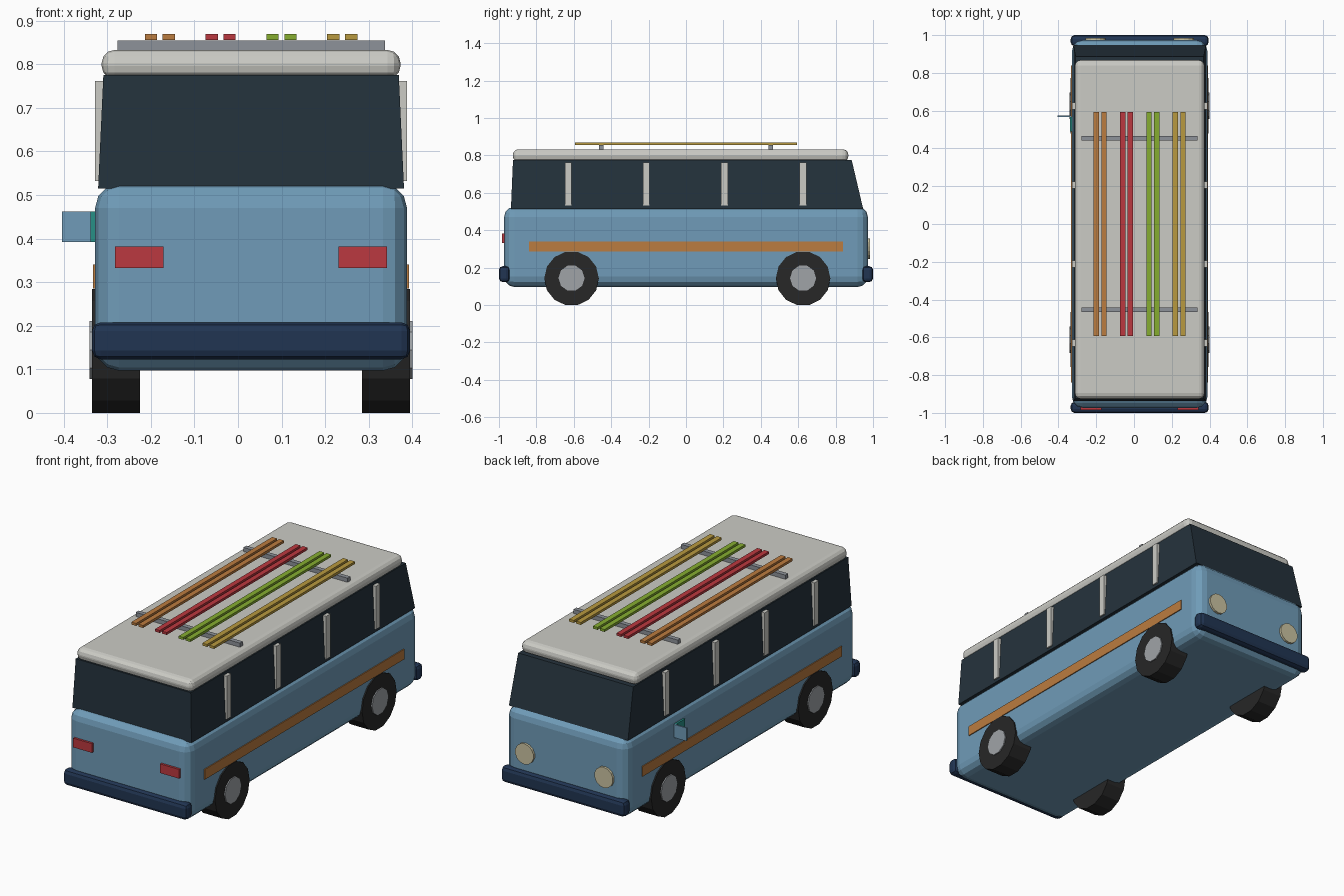
import bpy, bmesh, math
from mathutils import Matrix

if "Cube" in bpy.data.objects:
    bpy.data.objects.remove(bpy.data.objects["Cube"])

CX = 0.03  # the bus body sits slightly off centre because of the open fuel flap


def mat(name, r, g, b):
    m = bpy.data.materials.new(name)
    m.diffuse_color = (r, g, b, 1)
    m.use_nodes = True
    m.node_tree.nodes["Principled BSDF"].inputs["Base Color"].default_value = m.diffuse_color
    return m


BLUE = mat("blue_paint", 0.16, 0.33, 0.48)
CREAM = mat("cream_paint", 0.60, 0.60, 0.56)
GLASS = mat("dark_glass", 0.018, 0.032, 0.045)
NAVY = mat("navy", 0.015, 0.035, 0.085)
RUBBER = mat("rubber", 0.02, 0.02, 0.02)
STEEL = mat("steel", 0.27, 0.29, 0.32)
CHROME = mat("hub_grey", 0.35, 0.37, 0.39)
ORANGE = mat("orange", 0.50, 0.20, 0.05)
RED = mat("red", 0.50, 0.04, 0.05)
GREEN = mat("green", 0.24, 0.42, 0.03)
YELLOW = mat("yellow", 0.48, 0.32, 0.05)
LAMP = mat("lamp", 0.60, 0.55, 0.36)
TEAL = mat("teal", 0.02, 0.28, 0.24)


def finish(name, bm, material):
    me = bpy.data.meshes.new(name)
    bm.to_mesh(me)
    bm.free()
    ob = bpy.data.objects.new(name, me)
    bpy.context.collection.objects.link(ob)
    me.materials.append(material)
    return ob


def box(name, x, y, z, material, bevel=0, segments=1):
    """Box from (min, max) ranges, optionally with rounded edges."""
    bm = bmesh.new()
    bmesh.ops.create_cube(bm, size=1)
    for v in bm.verts:
        v.co = [r[0] if c < 0 else r[1] for c, r in zip(v.co, (x, y, z))]
    ob = finish(name, bm, material)
    if bevel:
        m = ob.modifiers.new("round", "BEVEL")
        m.width, m.segments = bevel, segments
    return ob


def cylinder(name, centre, radius, depth, sides, axis, material):
    bm = bmesh.new()
    rot = Matrix.Rotation(math.pi / 2, 4, 'Y' if axis == 'x' else 'X')
    bmesh.ops.create_cone(bm, cap_ends=True, segments=sides, radius1=radius,
                          radius2=radius, depth=depth,
                          matrix=Matrix.Translation(centre) @ rot)
    return finish(name, bm, material)


def side_range(s, a, b):
    """Range between distances a and b from the bus centre line on side s."""
    return sorted((CX + s * a, CX + s * b))


# Lower body
box("lower_body", (CX - 0.358, CX + 0.358), (-0.973, 0.973), (0.097, 0.525),
    BLUE, 0.055, 3)

# Window band, tapering upward with a raked windscreen
band = box("window_band", (CX - 0.351, CX + 0.351), (-0.936, 0.947),
           (0.515, 0.775), GLASS)
for v in band.data.vertices:
    if v.co.z > 0.6:
        v.co.x = CX + math.copysign(0.339, v.co.x - CX)
        v.co.y = -0.925 if v.co.y < 0 else 0.886

# Roof
box("roof", (CX - 0.343, CX + 0.343), (-0.926, 0.868), (0.766, 0.833),
    CREAM, 0.03, 3)

# Bumpers
for end, y in (("rear", (-1.0, -0.942)), ("front", (0.942, 1.0))):
    box(end + "_bumper", (CX - 0.365, CX + 0.365), y, (0.123, 0.208),
        NAVY, 0.02, 2)

# Parts repeated on both sides
for s, side in ((-1, "left"), (1, "right")):
    box(side + "_stripe", side_range(s, 0.345, 0.363), (-0.84, 0.84),
        (0.286, 0.34), ORANGE)
    for i, y in enumerate((-0.63, -0.212, 0.206, 0.625)):
        box(f"{side}_window_pillar_{i}", side_range(s, 0.335, 0.358),
            (y - 0.018, y + 0.018), (0.532, 0.762), CREAM)
    for end, y in (("rear", -0.612), ("front", 0.626)):
        cylinder(f"{side}_{end}_wheel", (CX + s * 0.31, y, 0.1425), 0.146,
                 0.11, 14, 'x', RUBBER)
        cylinder(f"{side}_{end}_hubcap", (CX + s * 0.351, y, 0.144), 0.07,
                 0.04, 10, 'x', CHROME)
    box(side + "_tail_light", side_range(s, 0.201, 0.312), (-0.985, -0.96),
        (0.333, 0.382), RED)
    cylinder(side + "_headlight", (CX + s * 0.234, 0.97, 0.302), 0.055,
             0.03, 14, 'y', LAMP)

# Fuel port and its open flap
box("fuel_port", (-0.338, -0.32), (0.49, 0.567), (0.392, 0.462), TEAL)
box("fuel_flap", (-0.404, -0.33), (0.566, 0.574), (0.392, 0.462), BLUE)

# Roof rack bars
for end, y in (("rear", -0.453), ("front", 0.453)):
    box(end + "_rack_bar", (CX - 0.307, CX + 0.307), (y - 0.012, y + 0.012),
        (0.828, 0.855), STEEL)

# Four pairs of skis
for i, m in enumerate((ORANGE, RED, GREEN, YELLOW)):
    x = CX + (i - 1.5) * 0.1395
    for s in (-1, 1):
        cx = x + s * 0.0205
        box(f"ski_{i}_{'left' if s < 0 else 'right'}",
            (cx - 0.014, cx + 0.014), (-0.593, 0.593), (0.856, 0.869), m)
